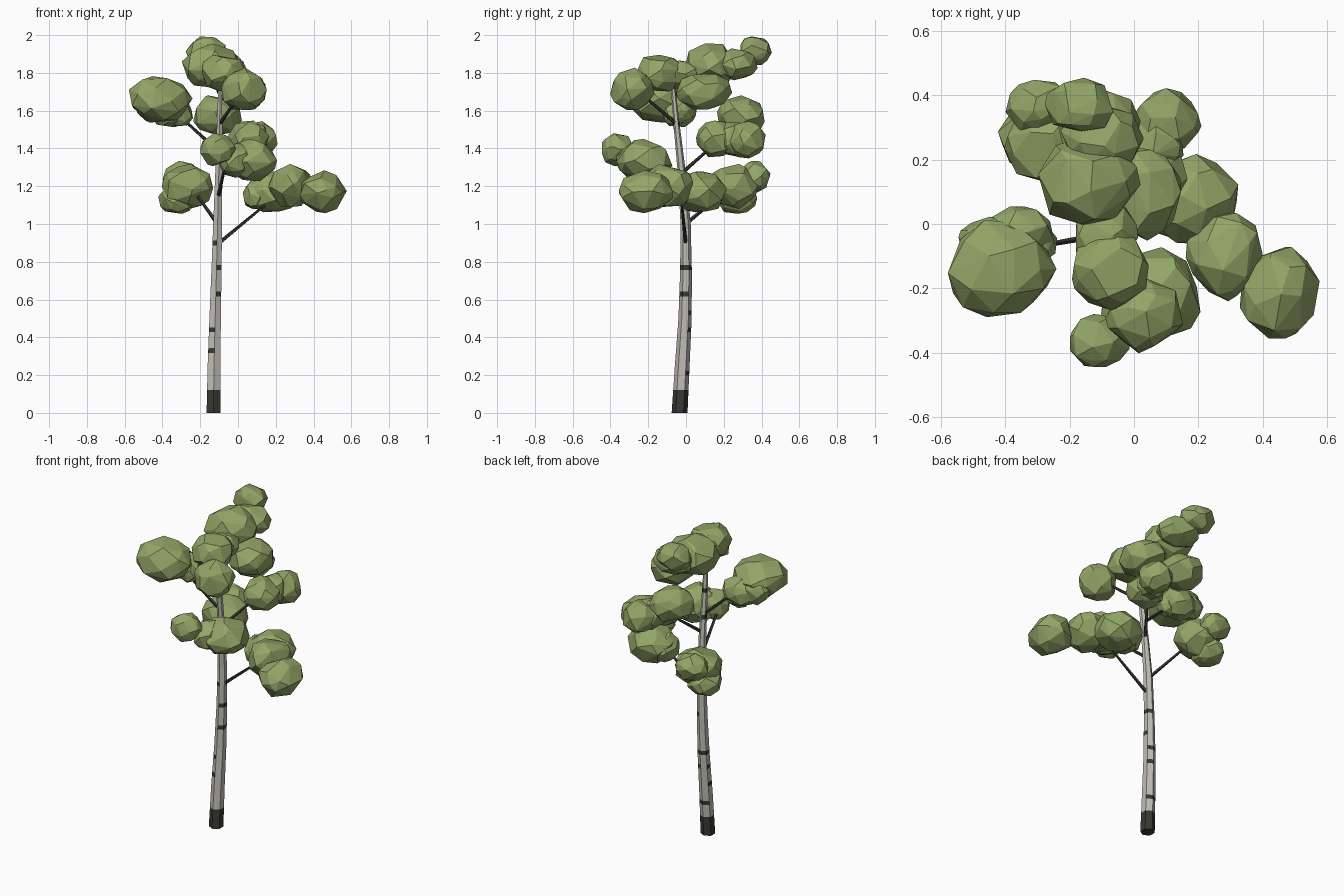
import bpy, bmesh, math, random
from mathutils import Vector

random.seed(11)
default = bpy.data.objects.get("Cube")
if default:
    bpy.data.objects.remove(default)


def material(name, rgb):
    m = bpy.data.materials.new(name)
    m.use_nodes = True
    m.diffuse_color = (*rgb, 1)
    m.node_tree.nodes["Principled BSDF"].inputs["Base Color"].default_value = (*rgb, 1)
    return m


bark = material("pale bark", (0.53, 0.51, 0.46))
dark = material("dark bark", (0.04, 0.04, 0.033))
leaf = material("leaf green", (0.29, 0.38, 0.135))


def add_object(name, bm, mats):
    bmesh.ops.recalc_face_normals(bm, faces=bm.faces)
    mesh = bpy.data.meshes.new(name)
    bm.to_mesh(mesh)
    bm.free()
    for m in mats:
        mesh.materials.append(m)
    obj = bpy.data.objects.new(name, mesh)
    bpy.context.collection.objects.link(obj)
    return obj


# Trunk axis: (x, y, z, radius)
AXIS = [(-0.13, -0.034, 0, 0.042), (-0.127, -0.020, 0.25, 0.039),
        (-0.121, -0.005, 0.5, 0.035), (-0.114, 0.0, 0.75, 0.031),
        (-0.108, -0.002, 1.0, 0.027), (-0.102, -0.02, 1.25, 0.022),
        (-0.098, -0.047, 1.5, 0.017), (-0.094, -0.068, 1.72, 0.012)]


def trunk_at(z):
    for a, b in zip(AXIS, AXIS[1:]):
        if z <= b[2]:
            t = (z - a[2]) / (b[2] - a[2])
            return [p + (q - p) * t for p, q in zip(a, b)]
    return AXIS[-1]


# Six-sided trunk with a front edge; dark patches are faces in thin bands
SIDES = 6
marks = {0.21: (0, 1), 0.33: (2, 3), 0.44: (0, 2, 3), 0.53: (0, 1, 2),
         0.63: (4, 5), 0.77: (0, 4, 5), 0.90: (3,), 1.37: (1, 2), 1.53: (0, 1, 2)}
levels = {p[2]: () for p in AXIS}
levels[0.12] = ()
for z, sides in marks.items():
    levels[z - 0.013] = sides
    levels[z + 0.013] = ()
heights = sorted(levels)
bm = bmesh.new()
rings = []
for z in heights:
    x, y, _, r = trunk_at(z)
    rings.append([bm.verts.new((x + r * math.cos(math.tau * (i + 0.5) / SIDES),
                                y + r * math.sin(math.tau * (i + 0.5) / SIDES), z))
                  for i in range(SIDES)])
for z, low, high in zip(heights, rings, rings[1:]):
    for i in range(SIDES):
        j = (i + 1) % SIDES
        f = bm.faces.new((low[i], low[j], high[j], high[i]))
        f.material_index = int(z < 0.12 or i in levels[z])
bm.faces.new(rings[0]).material_index = 1
bm.faces.new(rings[-1])
add_object("trunk", bm, [bark, dark])


# Tapered branches from the trunk into the foliage
def branch(name, z, end, r=0.011):
    start = Vector(trunk_at(z)[:3])
    end = Vector(end)
    axis = end - start
    bm = bmesh.new()
    bmesh.ops.create_cone(bm, cap_ends=True, segments=5, radius1=r,
                          radius2=r * 0.6, depth=axis.length)
    obj = add_object(name, bm, [dark])
    obj.location = (start + end) / 2
    obj.rotation_mode = "QUATERNION"
    obj.rotation_quaternion = axis.to_track_quat("Z", "Y")


branch("lower_left_branch", 0.89, (0.18, -0.025, 1.13))
branch("lower_back_branch", 1.00, (-0.25, 0.24, 1.20))
branch("front_branch", 1.14, (-0.06, -0.25, 1.34))
branch("back_branch", 1.27, (0.03, 0.16, 1.43))
branch("right_branch", 1.38, (-0.33, -0.075, 1.59))
branch("upper_front_branch", 1.53, (0.02, -0.25, 1.70))
branch("top_branch", 1.68, (-0.15, 0.14, 1.83))


# Faceted leaf clump: hull of jittered points spread over an ellipsoid
def clump(bm, centre, size):
    n = 30
    spin = random.uniform(0, math.tau)
    points = []
    for i in range(n):
        h = 1 - 2 * (i + 0.5) / n
        a = spin + i * math.pi * (3 - math.sqrt(5))
        s = math.sqrt(1 - h * h)
        d = Vector((s * math.cos(a), s * math.sin(a), h))
        d += Vector([random.uniform(-0.22, 0.22) for _ in range(3)])
        d = d.normalized() * random.uniform(0.98, 1.1)
        points.append(bm.verts.new([c + k * r for c, k, r in zip(centre, d, size)]))
    hull = bmesh.ops.convex_hull(bm, input=points)
    loose = [v for v in hull["geom_interior"] if isinstance(v, bmesh.types.BMVert)]
    bmesh.ops.delete(bm, geom=loose, context="VERTS")


foliage = {
    "right_leaves": [((-0.415, -0.14, 1.66), (0.16, 0.15, 0.125)),
                     ((-0.36, -0.035, 1.60), (0.11, 0.09, 0.09)),
                     ((-0.45, -0.05, 1.62), (0.09, 0.07, 0.08)),
                     ((-0.30, -0.06, 1.58), (0.06, 0.065, 0.065))],
    "lower_left_leaves": [((0.45, -0.21, 1.17), (0.123, 0.14, 0.108)),
                          ((0.285, -0.09, 1.20), (0.115, 0.138, 0.115)),
                          ((0.185, 0.07, 1.165), (0.14, 0.14, 0.108)),
                          ((0.11, 0.06, 1.155), (0.085, 0.10, 0.085))],
    "lower_back_leaves": [((-0.265, 0.25, 1.20), (0.135, 0.13, 0.115)),
                          ((-0.325, 0.27, 1.13), (0.095, 0.105, 0.08)),
                          ((-0.295, 0.365, 1.25), (0.10, 0.085, 0.08))],
    "back_leaves": [((0.105, 0.32, 1.445), (0.10, 0.10, 0.10)),
                    ((0.07, 0.25, 1.45), (0.09, 0.10, 0.09)),
                    ((0.05, 0.16, 1.45), (0.11, 0.105, 0.10)),
                    ((-0.11, 0.295, 1.575), (0.13, 0.125, 0.105))],
    "front_leaves": [((0.075, -0.22, 1.335), (0.13, 0.14, 0.11)),
                     ((-0.01, -0.27, 1.335), (0.09, 0.105, 0.09)),
                     ((-0.11, -0.365, 1.395), (0.092, 0.085, 0.085))],
    "top_leaves": [((0.03, -0.285, 1.71), (0.12, 0.11, 0.11)),
                   ((-0.075, -0.14, 1.80), (0.12, 0.125, 0.10)),
                   ((-0.09, -0.03, 1.79), (0.10, 0.10, 0.075)),
                   ((0.02, 0.10, 1.70), (0.125, 0.145, 0.10)),
                   ((-0.145, 0.13, 1.84), (0.155, 0.135, 0.115)),
                   ((-0.10, 0.27, 1.845), (0.125, 0.11, 0.085)),
                   ((-0.17, 0.365, 1.915), (0.105, 0.085, 0.08))],
}
for name, clumps in foliage.items():
    bm = bmesh.new()
    for centre, size in clumps:
        clump(bm, centre, size)
    add_object(name, bm, [leaf])
